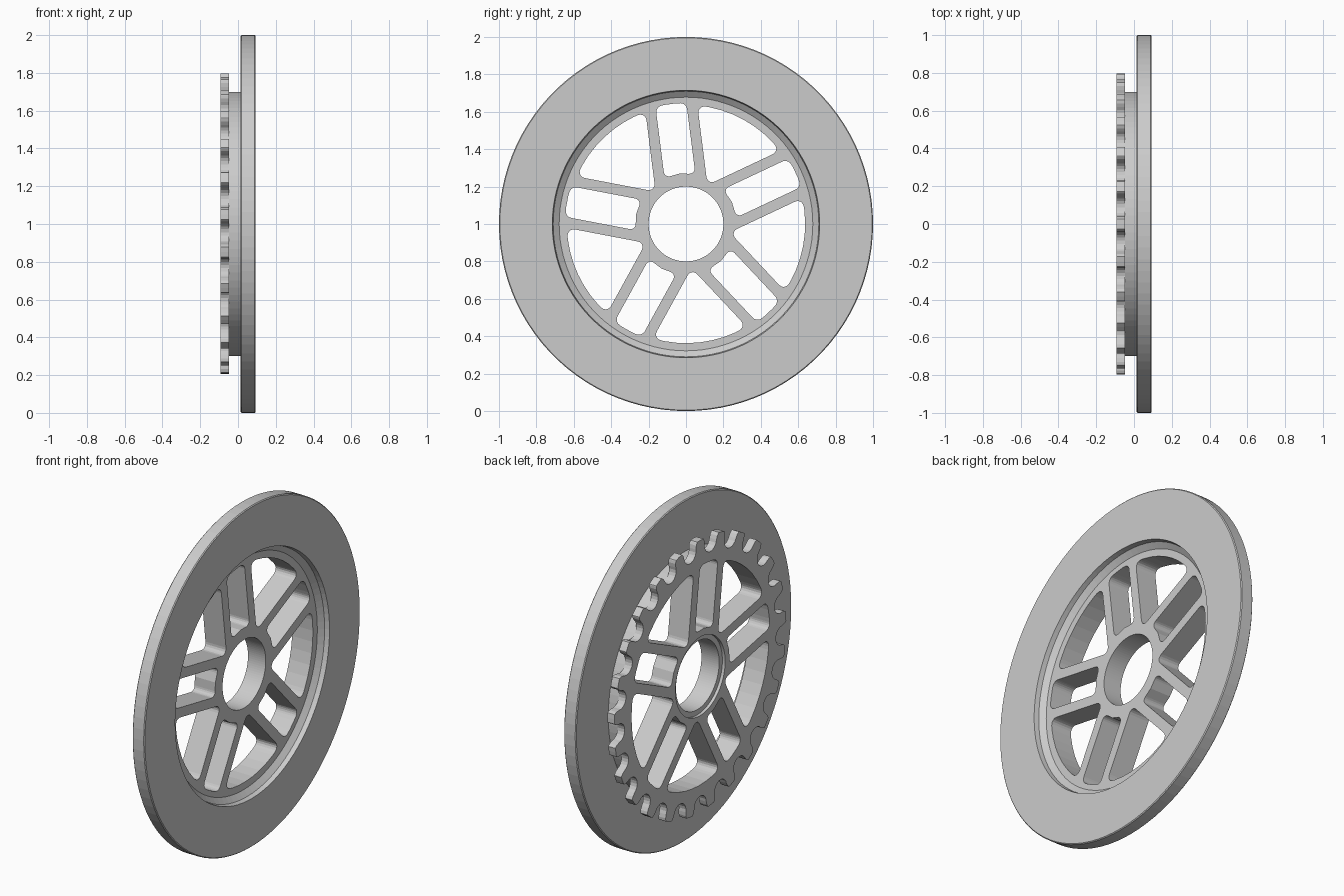
import bpy, bmesh
from math import sin, cos, asin, radians, pi, tau
from mathutils import Matrix, Vector

if "Cube" in bpy.data.objects:
    bpy.data.objects.remove(bpy.data.objects["Cube"], do_unlink=True)

TEETH, ARMS = 25, 5
ARM_ANGLE = radians(97.2)      # first arm, also the centre of a tooth gap
AXLE_HEIGHT = 1.0

grey = bpy.data.materials.new("plain grey")
grey.use_nodes = True
colour = (0.6, 0.6, 0.6, 1)
grey.diffuse_color = colour
grey.node_tree.nodes["Principled BSDF"].inputs["Base Color"].default_value = colour


def make_object(name, bm):
    bmesh.ops.recalc_face_normals(bm, faces=bm.faces)
    mesh = bpy.data.meshes.new(name)
    bm.to_mesh(mesh)
    bm.free()
    mesh.materials.append(grey)
    ob = bpy.data.objects.new(name, mesh)
    ob.location.z = AXLE_HEIGHT
    bpy.context.collection.objects.link(ob)
    return ob


def lathe(name, profile, steps):
    """Revolve a closed (x, radius) profile about the x axis."""
    bm = bmesh.new()
    verts = [bm.verts.new((x, 0, r)) for x, r in profile]
    edges = [bm.edges.new((v, verts[i - 1])) for i, v in enumerate(verts)]
    bmesh.ops.spin(bm, geom=verts + edges, cent=(0, 0, 0), axis=(1, 0, 0),
                   angle=tau, steps=steps, use_merge=True)
    bmesh.ops.remove_doubles(bm, verts=bm.verts, dist=1e-5)
    return make_object(name, bm)


def arc(radius, start, end, steps):
    return [(radius * cos(start + (end - start) * i / steps),
             radius * sin(start + (end - start) * i / steps))
            for i in range(steps + 1)]


def prisms(name, outline, angles, x0, x1, rounding=0):
    """Extrude a (y, z) outline along x, round its corners, repeat it by angle."""
    bm = bmesh.new()
    for angle in angles:
        turn = Matrix.Rotation(angle, 3, 'X')
        part = bmesh.new()
        face = part.faces.new([part.verts.new(turn @ Vector((x0, y, z))) for y, z in outline])
        out = bmesh.ops.extrude_face_region(part, geom=[face])
        bmesh.ops.translate(part, vec=(x1 - x0, 0, 0),
                            verts=[v for v in out["geom"] if isinstance(v, bmesh.types.BMVert)])
        bmesh.ops.recalc_face_normals(part, faces=part.faces)
        if rounding:
            corners = [e for e in part.edges
                       if abs(e.verts[0].co.x - e.verts[1].co.x) > 0.01
                       and e.calc_face_angle() > 0.7]
            bmesh.ops.bevel(part, geom=corners, offset=rounding, segments=5,
                            profile=0.5, affect='EDGES')
        temp = bpy.data.meshes.new("temp")
        part.to_mesh(temp)
        part.free()
        bm.from_mesh(temp)
        bpy.data.meshes.remove(temp)
    ob = make_object(name, bm)
    ob.hide_render = True
    return ob


def cut(target, cutter):
    mod = target.modifiers.new("cut", 'BOOLEAN')
    mod.operation = 'DIFFERENCE'
    mod.solver = 'EXACT'
    mod.object = cutter
    bpy.context.view_layer.objects.active = target
    bpy.ops.object.modifier_apply(modifier=mod.name)
    bpy.data.objects.remove(cutter, do_unlink=True)


# Body: toothed plate, carrier drum and wide guard flange turned in one piece
sprocket = lathe("sprocket_with_guard", [
    (-0.093, 0.23), (-0.093, 0.797), (-0.047, 0.797), (-0.047, 0.70),
    (0.014, 0.70), (0.014, 0.995), (0.019, 1.0), (0.088, 1.0), (0.093, 0.995),
    (0.093, 0.715), (0.065, 0.71), (0.04, 0.678),
    (0.04, 0.20), (-0.075, 0.20), (-0.075, 0.23)], 100)

arm_angles = [ARM_ANGLE + tau * i / ARMS for i in range(ARMS)]

# Narrow window between the two spokes of each arm
half, inner, outer = 0.083, 0.272, 0.647
a, b = asin(half / inner), asin(half / outer)
narrow = arc(inner, a, -a, 2) + arc(outer, -b, b, 3)
cut(sprocket, prisms("narrow_windows", narrow, arm_angles, -0.2, 0.2, 0.033))

# Wide window between neighbouring arms
edge, outer = 0.14, 0.637
sector = tau / ARMS
c = asin(edge / outer)
apex = edge / sin(sector / 2)
wide = [(apex * cos(sector / 2), apex * sin(sector / 2))] + arc(outer, c, sector - c, 8)
cut(sprocket, prisms("wide_windows", wide, arm_angles, -0.2, 0.2, 0.045))

# Tooth gaps: round roller seats with flared flanks
seat, seat_radius = 0.757, 0.055
flank = [(0.778, 0.061), (0.79, 0.069), (0.798, 0.079), (0.83, 0.08)]
gap = [(seat + y, z) for y, z in arc(seat_radius, pi / 2, 3 * pi / 2, 10)]
gap += [(r, -w) for r, w in flank] + [(r, w) for r, w in reversed(flank)]
gap_angles = [ARM_ANGLE + tau * i / TEETH for i in range(TEETH)]
cut(sprocket, prisms("tooth_gaps", gap, gap_angles, -0.2, -0.02))
